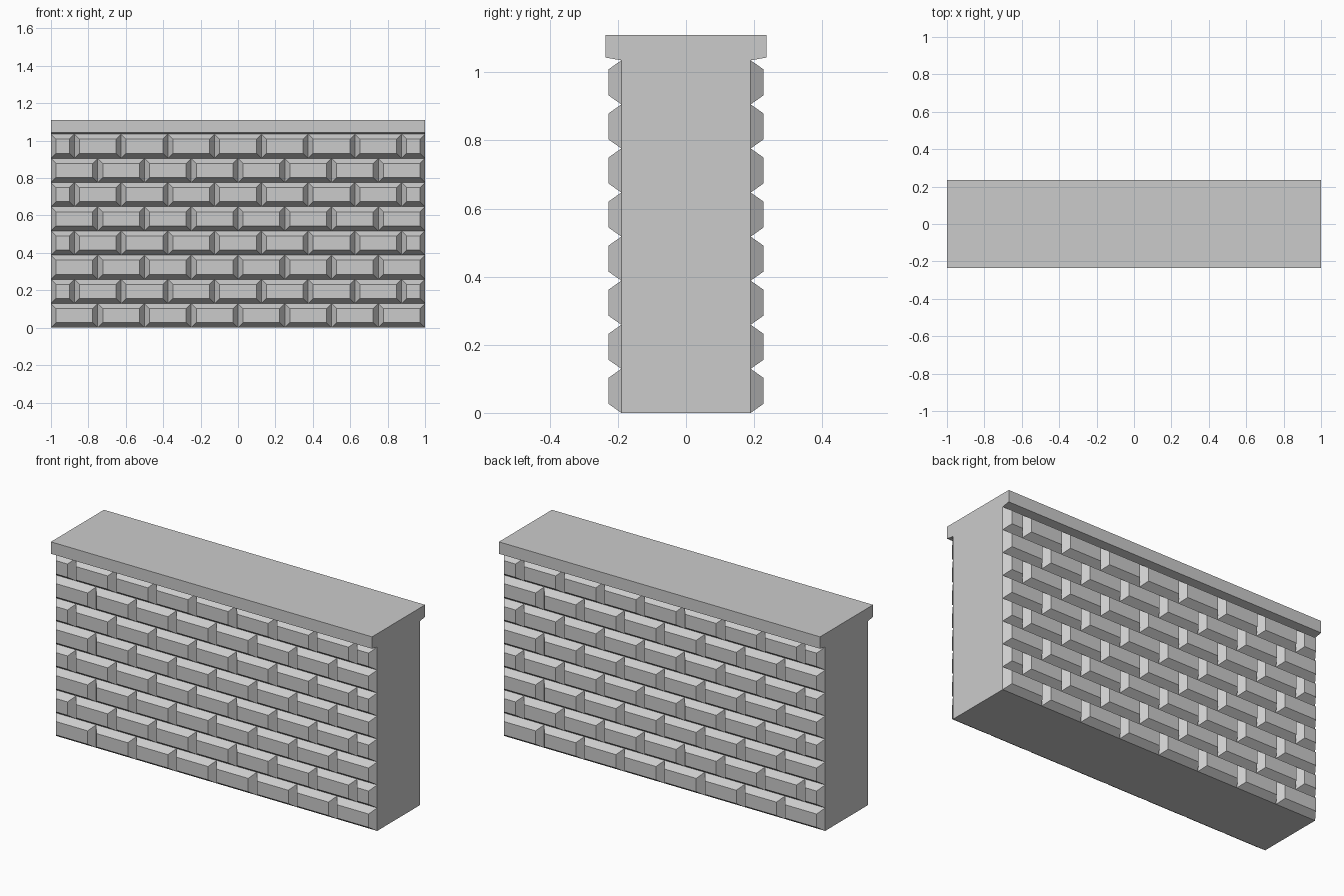
import bpy, bmesh

if "Cube" in bpy.data.objects:
    bpy.data.objects.remove(bpy.data.objects["Cube"])

L, CORE, FACE = 1.0, 0.19, 0.228        # half length, core half depth, brick face depth
TOP, ROWS, INSET = 1.035, 8, 0.027
CAP_Y, CAP_LOW, CAP_TOP = 0.236, 1.043, 1.11
BRICK = 0.25


def make_object(name, bm):
    bmesh.ops.remove_doubles(bm, verts=bm.verts, dist=1e-5)
    mesh = bpy.data.meshes.new(name)
    bm.to_mesh(mesh)
    bm.free()
    obj = bpy.data.objects.new(name, mesh)
    bpy.context.collection.objects.link(obj)
    return obj


def face(bm, points):
    bm.faces.new([bm.verts.new(p) for p in points])


def rect(x0, x1, z0, z1, y):
    return [(x0, y, z0), (x1, y, z0), (x1, y, z1), (x0, y, z1)]


def brick(bm, x0, x1, z0, z1):
    """Bevelled block facing -y, open at the back where it meets the core."""
    base = rect(x0, x1, z0, z1, -CORE)
    front = rect(x0 + INSET, x1 - INSET, z0 + INSET, z1 - INSET, -FACE)
    face(bm, front)
    for i in range(4):
        j = (i + 1) % 4
        face(bm, [base[i], base[j], front[j], front[i]])


# Brick courses in running bond, mirrored to the back
bm = bmesh.new()
h = TOP / ROWS
for row in range(ROWS):
    start = -L - (BRICK / 2 if row % 2 else 0)
    for i in range(9 if row % 2 else 8):
        x0 = start + i * BRICK
        brick(bm, max(x0, -L), min(x0 + BRICK, L), row * h, (row + 1) * h)
bricks = make_object("brick_courses", bm)
mirror = bricks.modifiers.new("back_side", 'MIRROR')
mirror.use_axis = (False, True, False)
mirror.use_mirror_merge = False

# Wall core: only the end faces and underside are exposed
bm = bmesh.new()
face(bm, [(-L, -CORE, 0), (-L, CORE, 0), (L, CORE, 0), (L, -CORE, 0)])
face(bm, [(L, -CORE, 0), (L, CORE, 0), (L, CORE, TOP), (L, -CORE, TOP)])
face(bm, [(-L, CORE, 0), (-L, -CORE, 0), (-L, -CORE, TOP), (-L, CORE, TOP)])
make_object("wall_core", bm)

# Coping slab with a sloped underside lip
bm = bmesh.new()
profile = [(CORE, TOP), (CAP_Y, CAP_LOW), (CAP_Y, CAP_TOP),
           (-CAP_Y, CAP_TOP), (-CAP_Y, CAP_LOW), (-CORE, TOP)]
face(bm, [(L, y, z) for y, z in profile])
face(bm, [(-L, y, z) for y, z in reversed(profile)])
for (ya, za), (yb, zb) in zip(profile, profile[1:]):
    face(bm, [(-L, ya, za), (-L, yb, zb), (L, yb, zb), (L, ya, za)])
bmesh.ops.recalc_face_normals(bm, faces=bm.faces)
make_object("coping_slab", bm)
